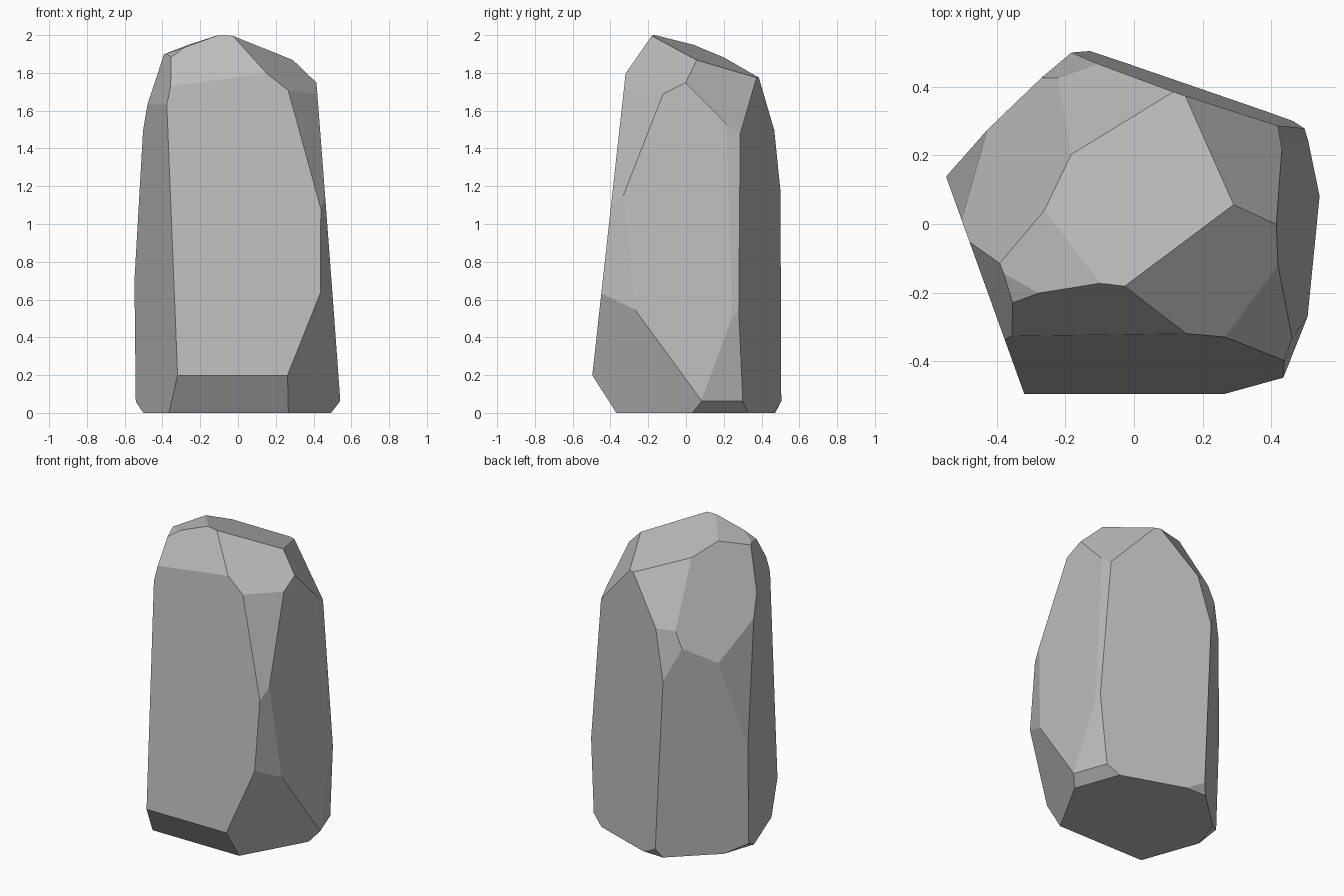
import bpy
import bmesh
from math import cos, sin, radians
from mathutils import Matrix, Vector

default_cube = bpy.data.objects.get("Cube")
if default_cube:
    bpy.data.objects.remove(default_cube, do_unlink=True)


def make_material(name, grey):
    material = bpy.data.materials.new(name)
    material.use_nodes = True
    colour = (grey, grey, grey, 1)
    material.diffuse_color = colour
    material.node_tree.nodes["Principled BSDF"].inputs["Base Color"].default_value = colour
    return material


def chisel(bm, azimuth, elevation, distance):
    """Slice off everything beyond a plane and cap the flat cut."""
    around, up = radians(azimuth), radians(elevation)
    normal = Vector((cos(up) * cos(around), cos(up) * sin(around), sin(up)))
    cut = bmesh.ops.bisect_plane(
        bm,
        geom=bm.verts[:] + bm.edges[:] + bm.faces[:],
        plane_co=normal * distance,
        plane_no=normal,
        dist=1e-5,
        clear_outer=True,
    )
    rim = [item for item in cut["geom_cut"] if isinstance(item, bmesh.types.BMEdge)]
    if len(rim) > 2:
        bmesh.ops.edgeloop_fill(bm, edges=rim)


# Each chiselled facet: azimuth and elevation in degrees, distance from the origin
facets = {
    # Tall sides
    "front": (-90, 6.3, .515),
    "right": (0.2, 4.3, .545),
    "back": (71, 1.1, .436),
    "left front": (-160.2, 0, .469),
    "left back": (133.1, -1.7, .4545),
    # Narrow facets between the sides
    "right back upper": (12.5, 4.5, .586),
    "right back lower": (19.7, -3, .533),
    "right front middle": (-20.8, 1.9, .587),
    "right front upper": (-35.3, 16.1, .865),
    "left upper": (-160.2, 13, .824),
    "left back middle": (159.1, 6.3, .635),
    # Crown
    "crown": (69, 69.2, 1.802),
    "crown left": (-176, 70.3, 1.922),
    "crown left corner": (-145.8, 56, 1.798),
    "crown front": (-93.9, 32.3, 1.221),
    "crown front right": (-31.8, 48.6, 1.545),
    "crown back right": (33.3, 31, 1.197),
    "crown back left": (145.6, 21.9, .948),
    "crown back": (111.7, 29.5, 1.149),
    "crown back shoulder": (110.5, 10.1, .73),
    # Undercut around the foot
    "foot front": (-90, -32.7, .31),
    "foot front right": (-29.3, -16.4, .396),
    "foot right": (19.7, -45, .336),
    "foot back": (88, -28.8, .408),
    "foot left": (161.6, -50.8, .302),
}

# Rough block standing on the ground, chiselled facet by facet
bm = bmesh.new()
block = Matrix.Translation((0, 0, 1)) @ Matrix.Diagonal((2, 2, 2, 1))
bmesh.ops.create_cube(bm, size=1, matrix=block)
for azimuth, elevation, distance in facets.values():
    chisel(bm, azimuth, elevation, distance)
bmesh.ops.remove_doubles(bm, verts=bm.verts[:], dist=.001)
bmesh.ops.recalc_face_normals(bm, faces=bm.faces[:])

# Finished flat-shaded standing stone
mesh = bpy.data.meshes.new("standing_stone")
bm.to_mesh(mesh)
bm.free()
mesh.materials.append(make_material("stone grey", .5))
stone = bpy.data.objects.new("standing_stone", mesh)
bpy.context.collection.objects.link(stone)
